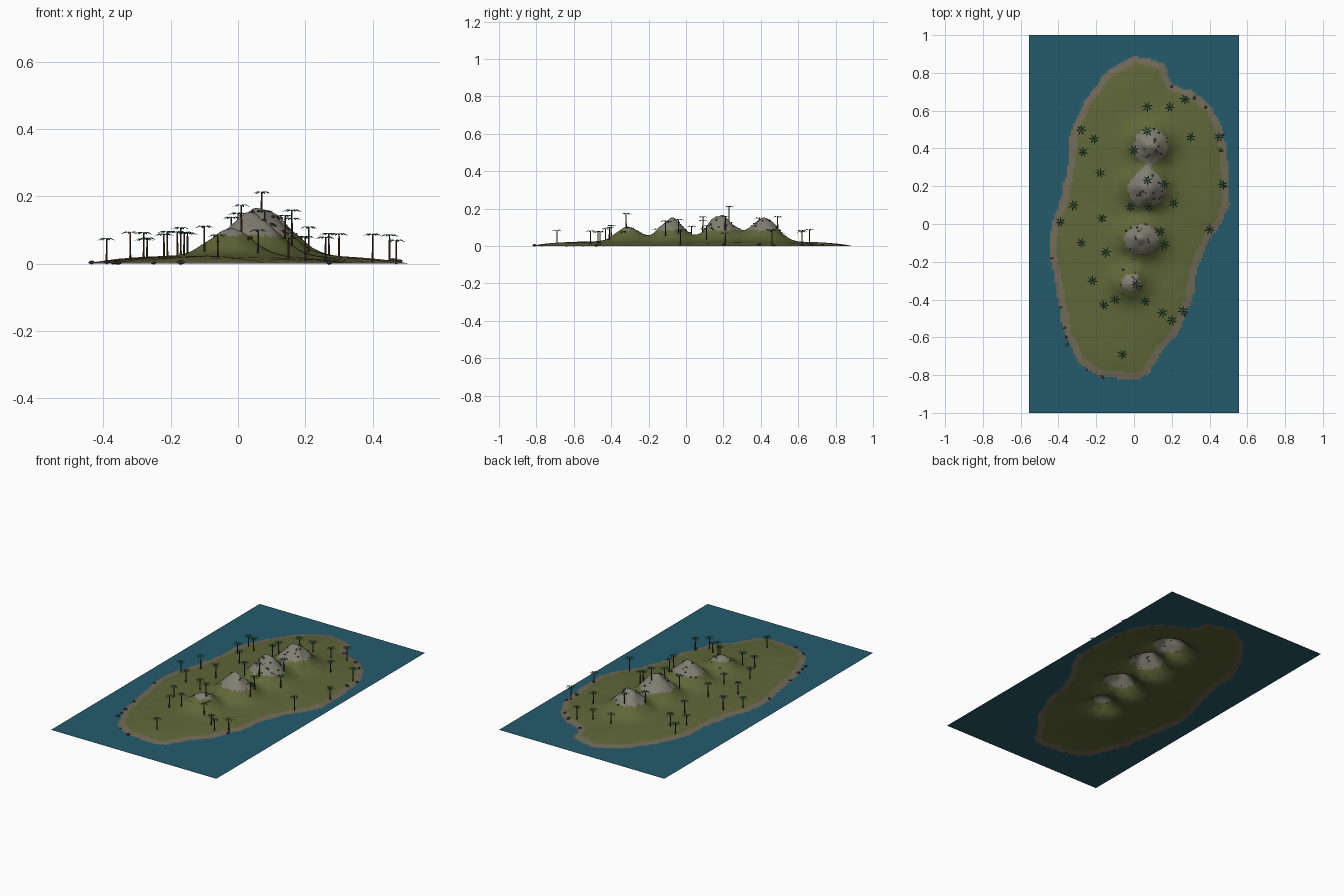
import bpy
import bmesh
import math
import random
from mathutils import Matrix, Vector, noise

random.seed(4)
cube = bpy.data.objects.get("Cube")
if cube:
    bpy.data.objects.remove(cube, do_unlink=True)


def make_material(name, colour):
    mat = bpy.data.materials.new(name)
    mat.use_nodes = True
    rgba = (*colour, 1.0)
    mat.diffuse_color = rgba
    mat.node_tree.nodes["Principled BSDF"].inputs["Base Color"].default_value = rgba
    return mat


sea = make_material("sea blue", (0.018, 0.105, 0.15))
sand = make_material("wet sand", (0.17, 0.145, 0.095))
grass = make_material("olive grass", (0.115, 0.135, 0.04))
rock = make_material("hill rock", (0.22, 0.21, 0.165))
boulder_grey = make_material("boulder grey", (0.07, 0.065, 0.06))
bark = make_material("palm bark", (0.075, 0.037, 0.02))
leaf = make_material("palm leaf", (0.012, 0.13, 0.065))


def finish(name, bm, materials, smooth=False):
    mesh = bpy.data.meshes.new(name)
    bm.to_mesh(mesh)
    bm.free()
    for mat in materials:
        mesh.materials.append(mat)
    if smooth:
        mesh.shade_smooth()
    obj = bpy.data.objects.new(name, mesh)
    bpy.context.collection.objects.link(obj)
    return obj


# Shoreline, clockwise from the north tip
shore = [Vector(p) for p in (
    (0, .89), (.16, .85), (.2, .74), (.32, .7), (.41, .62), (.48, .48), (.5, .29),
    (.505, .1), (.46, 0), (.4, -.08), (.33, -.24), (.31, -.4), (.23, -.58),
    (.135, -.69), (.08, -.79), (0, -.83), (-.18, -.81), (-.29, -.74), (-.37, -.58),
    (-.41, -.35), (-.45, -.13), (-.435, 0), (-.38, .16), (-.35, .29), (-.34, .47),
    (-.26, .66), (-.13, .82))]
edges = list(zip(shore, shore[1:] + shore[:1]))

# Hills: centre x, centre y, height over the grass, spread in x, spread in y
hills = [(.09, .42, .125, .072, .068), (.065, .185, .138, .075, .068),
         (.04, -.08, .12, .075, .065), (-.02, -.31, .08, .062, .06)]


def shore_distance(x, y):
    """Distance to the shoreline, positive on land."""
    p = Vector((x, y))
    best, inside = 9.0, False
    for a, b in edges:
        ab = b - a
        t = min(1, max(0, (p - a).dot(ab) / ab.length_squared))
        best = min(best, (p - a - ab * t).length)
        if (a.y > y) != (b.y > y) and x < a.x + ab.x * (y - a.y) / ab.y:
            inside = not inside
    wobble = 0.009 * noise.noise(Vector((x * 16, y * 16, 0)))
    return (best if inside else -best) + wobble


def land_height(x, y, d):
    if d <= 0:
        return 0.0
    z = 0.027 * (1 - math.exp(-d / 0.13))
    rise = 0.0
    for cx, cy, h, sx, sy in hills:
        rise += h * math.exp(-((x - cx) / sx) ** 2 / 2 - ((y - cy) / sy) ** 2 / 2)
    rough = noise.noise(Vector((x * 22, y * 22, 3)))
    return z + rise * (1 + 0.13 * rough) * min(1, d / 0.1)


def ground(x, y):
    return land_height(x, y, shore_distance(x, y))


# Sea and island: one sheet, coloured by shore distance and height
bm = bmesh.new()
bmesh.ops.create_grid(bm, x_segments=100, y_segments=180, size=1)
distance = {}
for v in bm.verts:
    v.co.x *= 0.555
    d = shore_distance(v.co.x, v.co.y)
    v.co.z = land_height(v.co.x, v.co.y, d)
    distance[v] = d
for f in bm.faces:
    d = sum(distance[v] for v in f.verts) / 4
    z = f.calc_center_median().z
    if d < 0:
        f.material_index = 0
    elif d < 0.037:
        f.material_index = 1
    elif z < 0.084:
        f.material_index = 2
    else:
        f.material_index = 3
finish("island_and_sea", bm, [sea, sand, grass, rock], smooth=True)

# Palms: straight trunks, each with a star of drooping fronds
palms = [(-.28, .5), (-.27, .38), (-.21, .45), (-.18, .27), (-.32, .1), (-.39, .01),
         (-.17, .03), (-.28, -.1), (-.15, -.15), (-.22, -.3), (-.16, -.43), (-.06, -.69),
         (-.1, -.4), (.06, -.41), (.01, -.32), (.15, -.47), (.2, -.51), (.26, -.46),
         (.4, -.03), (.47, .21), (.45, .46), (.3, .46), (.27, .66), (.19, .62),
         (.07, .62), (.07, .49), (0, .39), (.07, .23), (.16, .21), (.21, .11),
         (.08, .09), (-.02, .09), (.14, -.04), (.16, -.11)]
trunks, fronds = bmesh.new(), bmesh.new()


def add_frond(top, angle, length):
    turn = Matrix.Translation(top) @ Matrix.Rotation(angle, 4, "Z")
    root, left, ridge, right, tip = [fronds.verts.new(turn @ Vector(c)) for c in (
        (0, 0, 0), (length * .5, .004, .001), (length * .5, 0, .003),
        (length * .5, -.004, .001), (length, 0, -.005))]
    for face in ((root, ridge, left), (root, right, ridge),
                 (left, ridge, tip), (ridge, right, tip)):
        fronds.faces.new(face)


for x, y in palms:
    z = ground(x, y)
    height = random.uniform(0.058, 0.082)
    bmesh.ops.create_cone(trunks, cap_ends=True, segments=6, radius1=.0036, radius2=.0024,
                          depth=height, matrix=Matrix.Translation((x, y, z + height / 2)))
    start = random.uniform(0, math.tau)
    for i in range(7):
        add_frond(Vector((x, y, z + height)), start + i * math.tau / 7,
                  random.uniform(0.027, 0.033))
finish("palm_trunks", trunks, [bark])
finish("palm_fronds", fronds, [leaf])


# Boulders along the shore and small stones on the hills
def add_stone(bm, x, y, size):
    spot = Matrix.Translation((x, y, ground(x, y) + size * .3))
    spin = Matrix.Rotation(random.uniform(0, math.tau), 4, "Z")
    squash = Matrix.Diagonal((1.2, .9, .7, 1))
    bmesh.ops.create_icosphere(bm, subdivisions=1, radius=size, matrix=spot @ spin @ squash)


boulders = bmesh.new()
for x, y in ((.2, .73), (.32, .67), (.38, .62), (.47, .47), (.46, .39), (.48, .2),
             (.27, -.48), (-.435, -.18), (-.39, -.44), (-.37, -.55), (-.36, -.6),
             (-.355, -.64), (-.25, -.77), (-.17, -.81)):
    add_stone(boulders, x, y, random.uniform(.007, .011))
finish("shore_boulders", boulders, [boulder_grey])

stones = bmesh.new()
for cx, cy, h, sx, sy in hills:
    for i in range(int(h * 120)):
        angle, reach = random.uniform(0, math.tau), random.uniform(.3, 1.3)
        add_stone(stones, cx + sx * reach * math.cos(angle),
                  cy + sy * reach * math.sin(angle), random.uniform(.004, .007))
finish("hill_stones", stones, [boulder_grey])
